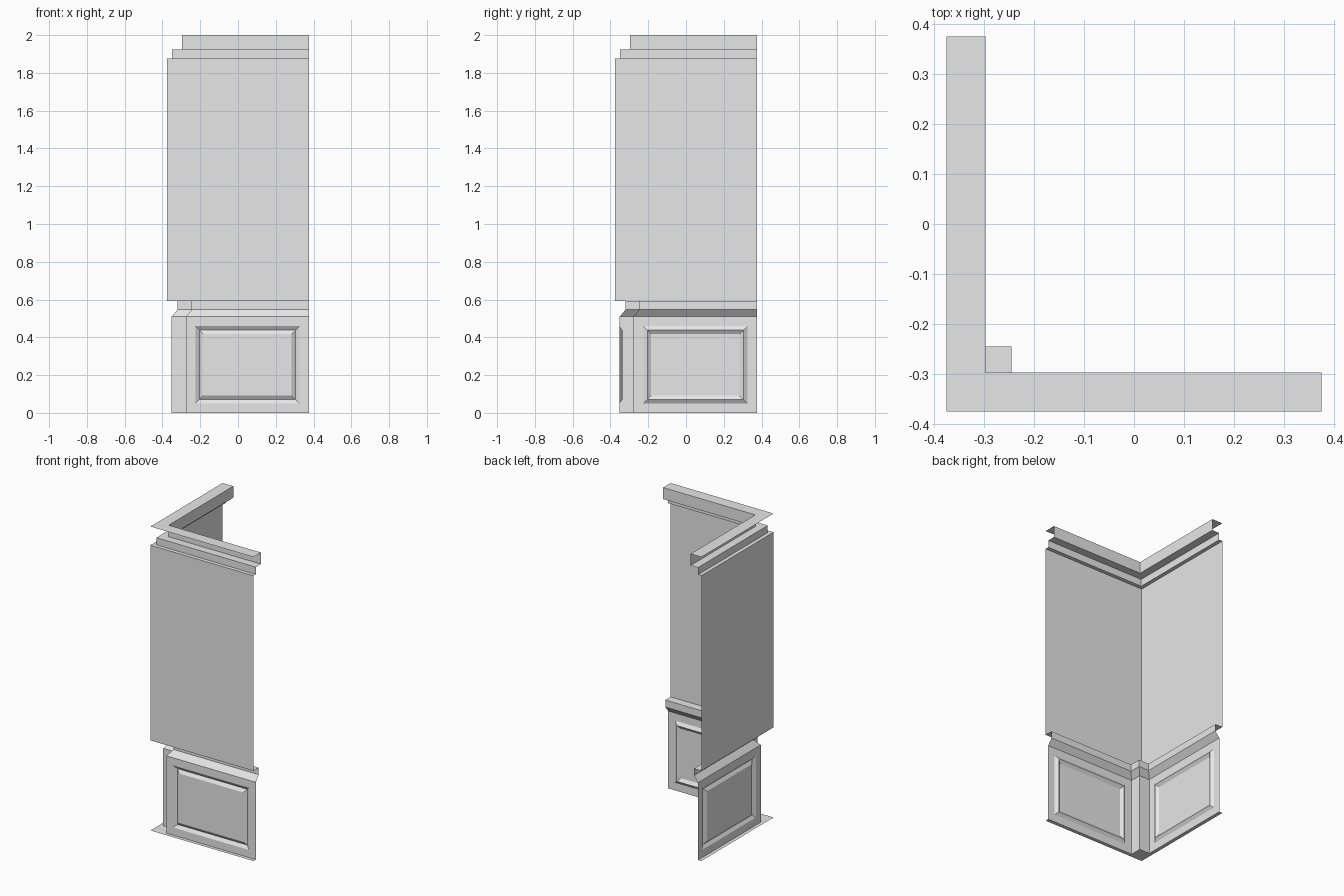
import bpy
import bmesh

cube = bpy.data.objects.get("Cube")
if cube:
    bpy.data.objects.remove(cube, do_unlink=True)

HALF = 0.375        # half the length of each wall
PILASTER = 0.075    # how far the corner post stands out from the panels

paint = bpy.data.materials.new("pale_grey_paint")
paint.use_nodes = True
GREY = (0.8, 0.8, 0.8, 1.0)
paint.diffuse_color = GREY
paint.node_tree.nodes["Principled BSDF"].inputs["Base Color"].default_value = GREY


def corner_path(depth):
    """Plain inside corner, at a distance from the back of the walls."""
    c = depth - HALF
    return [(HALF, c), (c, c), (c, HALF)]


def post_path(depth):
    """Inside corner that steps out around the square corner post."""
    c = depth - HALF
    p = c + PILASTER
    return [(HALF, c), (p, c), (p, p), (c, p), (c, HALF)]


def sweep(bm, path, profile):
    """Join successive (depth, height) rows along the path; return faces per row."""
    rows = [[bm.verts.new((x, y, z)) for x, y in path(d)] for d, z in profile]
    bands = []
    for low, high in zip(rows, rows[1:]):
        bands.append([bm.faces.new((low[i + 1], low[i], high[i], high[i + 1]))
                      for i in range(len(low) - 1)])
    return bands, rows


def finish(bm, name):
    mesh = bpy.data.meshes.new(name)
    bm.normal_update()
    bm.to_mesh(mesh)
    bm.free()
    mesh.materials.append(paint)
    obj = bpy.data.objects.new(name, mesh)
    bpy.context.collection.objects.link(obj)
    return obj


# Panelled lower wall with corner post and sloped rail
bm = bmesh.new()
bands, rows = sweep(bm, post_path,
                    [(0.024, 0), (0.024, 0.509), (0.055, 0.547), (0.055, 0.593)])
# Flat underside and rail top, reaching the back of the walls
for row, z, flip in ((rows[0], 0, True), (rows[-1], 0.593, False)):
    back = [bm.verts.new((x, y, z)) for x, y in corner_path(0)]
    loop = row + back[::-1]
    bm.faces.new(loop if flip else loop[::-1])
# V-shaped groove framing the field of each panel
bm.normal_update()
panels = [bands[0][0], bands[0][-1]]
for thickness, depth in ((0.05, 0), (0.021, -0.014), (0.021, 0.014)):
    bmesh.ops.inset_individual(bm, faces=panels, thickness=thickness, depth=depth,
                               use_even_offset=True)
finish(bm, "panelled_wainscot")

# Plain upper wall
bm = bmesh.new()
sweep(bm, corner_path, [(0, 0.593), (0, 1.877)])
finish(bm, "upper_wall")

# Stepped crown moulding with its flat top
bm = bmesh.new()
sweep(bm, corner_path, [(0, 1.877), (0.025, 1.877), (0.025, 1.924),
                        (0.078, 1.924), (0.078, 2), (0, 2)])
finish(bm, "crown_moulding")
